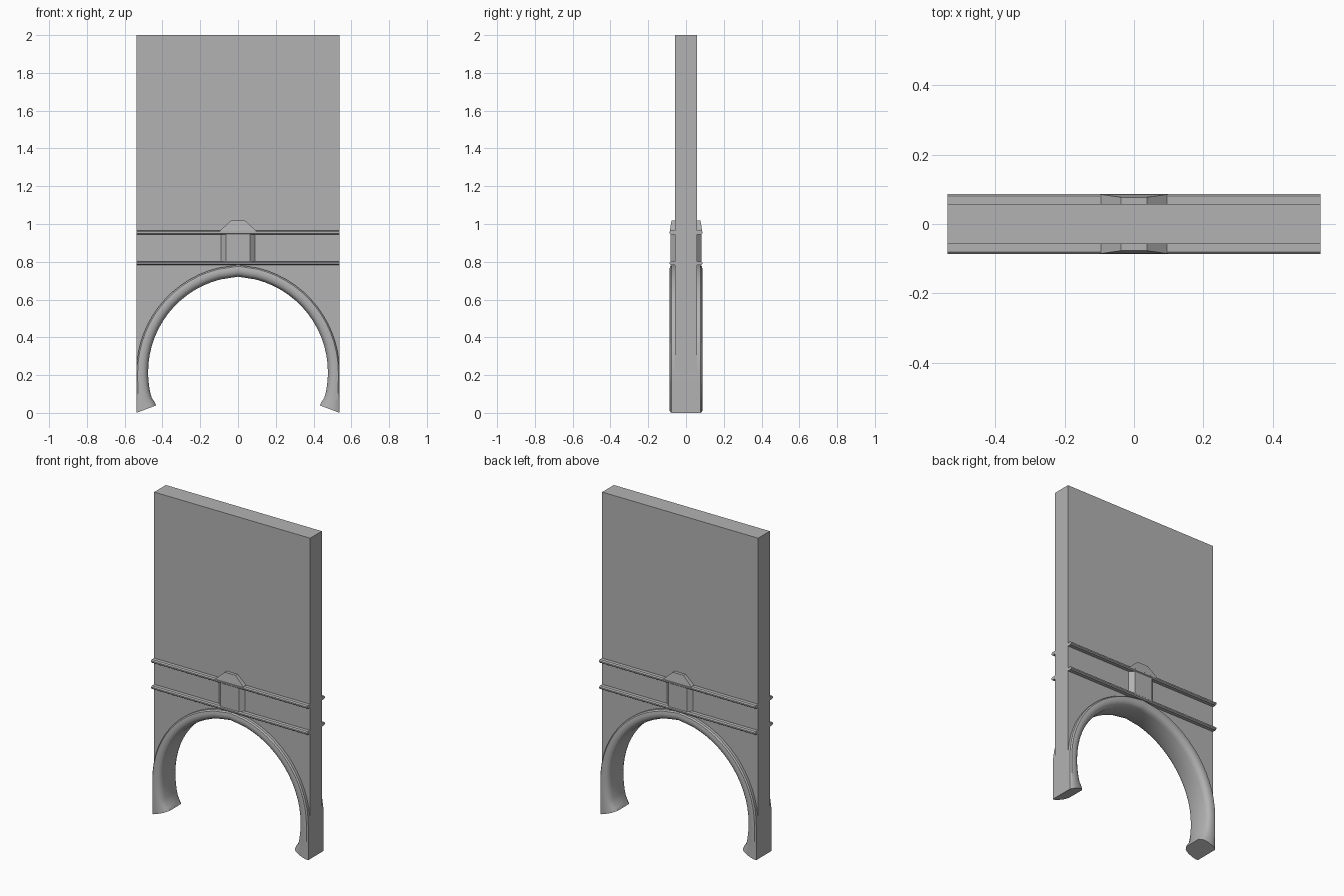
import bpy, bmesh, math

if "Cube" in bpy.data.objects:
    bpy.data.objects.remove(bpy.data.objects["Cube"])

stone = bpy.data.materials.new("grey stone")
stone.diffuse_color = (0.45, 0.45, 0.45, 1)
stone.use_nodes = True
stone.node_tree.nodes["Principled BSDF"].inputs["Base Color"].default_value = stone.diffuse_color

W, WALL_Y = 0.538, 0.0575        # half width and half thickness of the wall
CX, CZ, R, T = -0.031, 0.215, 0.506, 0.063   # arch arc centre, radius, band width


def finish(name, bm, smooth=False):
    bmesh.ops.recalc_face_normals(bm, faces=bm.faces)
    me = bpy.data.meshes.new(name)
    bm.to_mesh(me)
    bm.free()
    me.materials.append(stone)
    ob = bpy.data.objects.new(name, me)
    bpy.context.collection.objects.link(ob)
    if smooth:
        bpy.ops.object.select_all(action='DESELECT')
        ob.select_set(True)
        bpy.context.view_layer.objects.active = ob
        bpy.ops.object.shade_smooth_by_angle(angle=math.radians(32))
    return ob


def loft(name, rings, smooth=False):
    bm = bmesh.new()
    vs = [[bm.verts.new(p) for p in ring] for ring in rings]
    n = len(rings[0])
    for a, b in zip(vs, vs[1:]):
        for i in range(n):
            j = (i + 1) % n
            bm.faces.new((a[i], a[j], b[j], b[i]))
    bm.faces.new(vs[0])
    bm.faces.new(vs[-1])
    return finish(name, bm, smooth)


def arc_point(t, u):
    """Right half of the pointed arch, offset t, u = 0 (widest) to 1 (apex)."""
    r = R + t
    a = u * math.acos(-CX / r)
    return CX + r * math.cos(a), CZ + r * math.sin(a)


STEPS = [i / 16 for i in range(15)] + [1]

# Wall: panel with the pointed arch cut out of its lower edge
right = [arc_point(0.03, u) for u in STEPS]
bm = bmesh.new()
for side in (1, -1):
    for (x0, z0), (x1, z1) in zip(right, right[1:]):
        bm.faces.new([bm.verts.new((side * x, -WALL_Y, z)) for x, z in
                      ((x0, z0), (x1, z1), (x1, 2), (x0, 2))])
    x0, z0 = right[0]
    bm.faces.new([bm.verts.new((side * x, -WALL_Y, z)) for x, z in
                  ((W, z0), (x0, z0), (x0, 2), (W, 2))])
bmesh.ops.remove_doubles(bm, verts=bm.verts, dist=1e-5)
bmesh.ops.recalc_face_normals(bm, faces=bm.faces)
ext = bmesh.ops.extrude_face_region(bm, geom=bm.faces[:], use_keep_orig=True)
bmesh.ops.translate(bm, vec=(0, 2 * WALL_Y, 0),
                    verts=[g for g in ext["geom"] if isinstance(g, bmesh.types.BMVert)])
finish("wall", bm)

# Arch band: rounded moulding swept round the horseshoe arch
half = [(T, 0.076), (0.056, 0.084), (0.042, 0.087), (0.028, 0.086),
        (0.016, 0.081), (0.008, 0.073), (0.001, 0.055)]
profile = half + [(t, -y) for t, y in reversed(half)]
rings = []
for deg, lip in ((-20.7, 0.012), (-18.5, 0.009), (-15.5, 0.001), (-12, 0), (-8, 0), (-4, 0)):
    a = math.radians(deg)
    full = (W - CX) / math.cos(a) - R      # feet widen out to the wall edge
    ring = []
    for t, y in profile:
        r = R - lip + t / T * (full + lip)
        ring.append((CX + r * math.cos(a), y, CZ + r * math.sin(a)))
    rings.append(ring)
for u in STEPS:
    ring = []
    for t, y in profile:
        x, z = arc_point(t, u)
        ring.append((x, y, z))
    rings.append(ring)
rings += [[(-x, y, z) for x, y, z in ring] for ring in reversed(rings[:-1])]
loft("arch_band", rings, True)

# Rails, centre block and cap on both faces
rail = [(0.05, -0.01), (0.08, -0.01), (0.087, -0.004), (0.087, 0.004), (0.08, 0.01), (0.05, 0.01)]
for s, face in ((-1, "front"), (1, "back")):
    for z, level in ((0.792, "lower"), (0.955, "upper")):
        loft(f"{face}_{level}_rail",
             [[(x, s * y, z + dz) for y, dz in rail] for x in (-W, W)])
    # block with splayed sides
    block = [(-0.09, 0.05), (-0.09, WALL_Y), (-0.063, 0.082), (0.063, 0.082), (0.09, WALL_Y), (0.09, 0.05)]
    loft(f"{face}_centre_block",
         [[(x, s * y, z) for x, y in block] for z in (0.792, 0.95)])
    # tapered cap above the upper rail
    loft(f"{face}_cap",
         [[(-w, s * 0.05, z), (w, s * 0.05, z), (w, s * y, z), (-w, s * y, z)]
          for w, y, z in ((0.097, 0.085, 0.955), (0.095, 0.085, 0.966), (0.037, 0.077, 1.018))])
